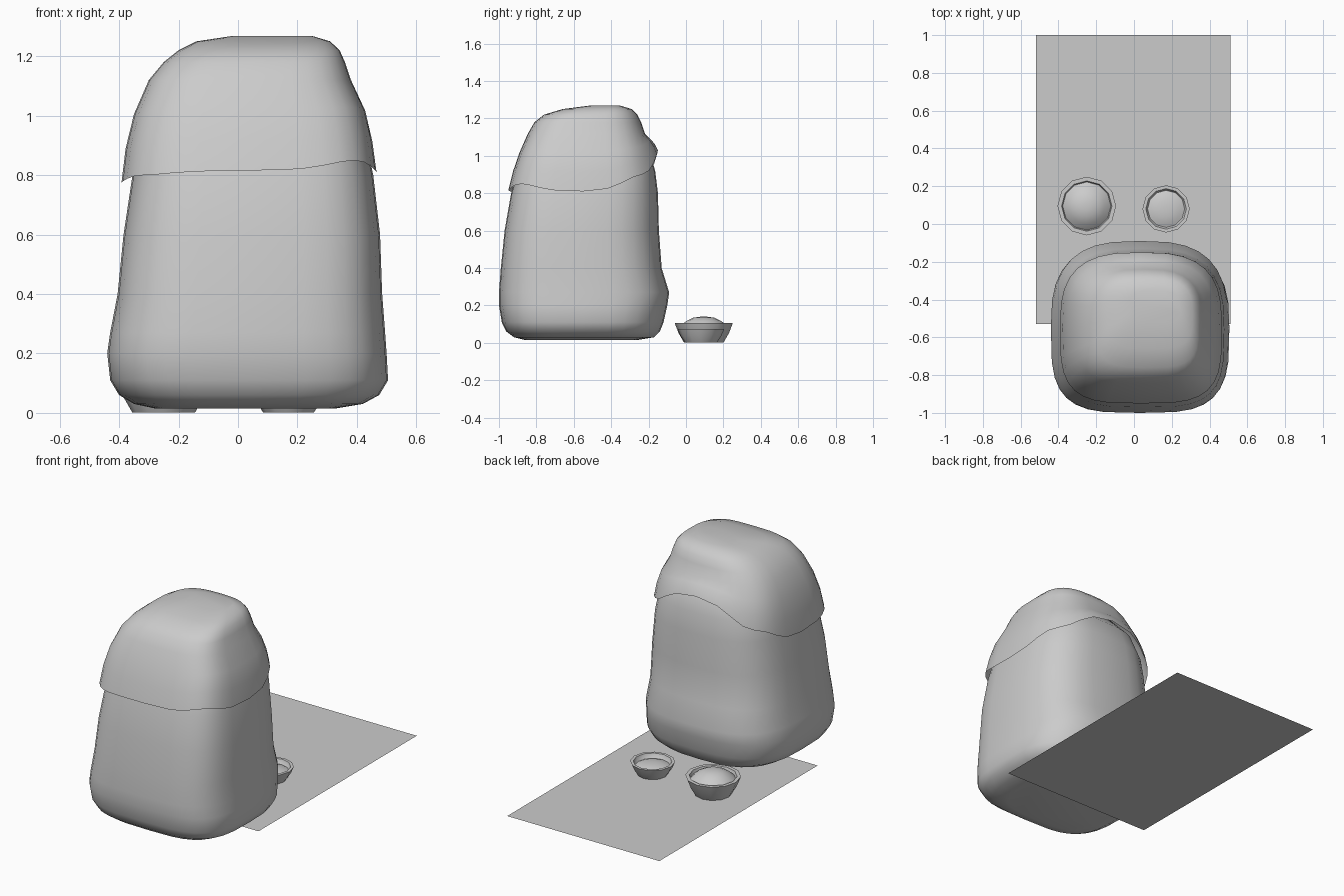
import bpy, bmesh, math

cube = bpy.data.objects.get("Cube")
if cube:
    bpy.data.objects.remove(cube, do_unlink=True)

grey = bpy.data.materials.new("plain grey")
grey.use_nodes = True
colour = (0.6, 0.6, 0.6, 1)
grey.diffuse_color = colour
grey.node_tree.nodes["Principled BSDF"].inputs["Base Color"].default_value = colour

SIDES = 32


def finish(name, bm, sharp=70):
    """Turn a bmesh into a smooth-shaded grey object."""
    bmesh.ops.recalc_face_normals(bm, faces=bm.faces)
    mesh = bpy.data.meshes.new(name)
    bm.to_mesh(mesh)
    bm.free()
    mesh.materials.append(grey)
    obj = bpy.data.objects.new(name, mesh)
    bpy.context.collection.objects.link(obj)
    bpy.ops.object.select_all(action="DESELECT")
    obj.select_set(True)
    bpy.context.view_layer.objects.active = obj
    bpy.ops.object.shade_smooth_by_angle(angle=math.radians(sharp))
    return obj


def loft(rings, cap_start, cap_end):
    """Skin a list of equally long point loops."""
    bm = bmesh.new()
    loops = [[bm.verts.new(p) for p in ring] for ring in rings]
    for a, b in zip(loops, loops[1:]):
        for i in range(len(a)):
            j = (i + 1) % len(a)
            bm.faces.new((a[i], a[j], b[j], b[i]))
    if cap_start:
        bm.faces.new(loops[0])
    if cap_end:
        bm.faces.new(loops[-1])
    return bm


def rounded_ring(z, x0, x1, y0, y1, height=None):
    """Soft square section; height(i, z) may bend it up and down."""
    points = []
    for i in range(SIDES):
        a = math.tau * i / SIDES
        c, s = math.cos(a), math.sin(a)
        power = 2 / (2.9 if s > 0 else 3.6)
        x = (x0 + x1) / 2 + (x1 - x0) / 2 * math.copysign(abs(c) ** power, c)
        y = (y0 + y1) / 2 + (y1 - y0) / 2 * math.copysign(abs(s) ** power, s)
        points.append((x, y, height(i, z) if height else z))
    return points


# Sack body: height, left, right, front, back of each section
body = [
    (0.015, -0.28, 0.33, -0.86, -0.26),
    (0.03, -0.35, 0.42, -0.92, -0.17),
    (0.06, -0.40, 0.475, -0.96, -0.14),
    (0.11, -0.43, 0.505, -0.985, -0.12),
    (0.20, -0.44, 0.50, -1.0, -0.10),
    (0.27, -0.43, 0.495, -1.0, -0.09),
    (0.40, -0.405, 0.485, -0.99, -0.13),
    (0.60, -0.385, 0.478, -0.97, -0.145),
    (0.80, -0.355, 0.455, -0.935, -0.15),
    (0.92, -0.335, 0.43, -0.90, -0.165),
    (1.04, -0.28, 0.38, -0.85, -0.20),
    (1.15, -0.20, 0.30, -0.75, -0.30),
]
finish("sack_body", loft([rounded_ring(*r) for r in body], True, True))

# Draped cover: hem height every eighth of a turn, starting at the right side
HEM = [0.81, 0.90, 1.03, 0.88, 0.775, 0.80, 0.815, 0.85]
BEND = 1.12


def drape(i, z):
    if z >= BEND:
        return z
    t = i * len(HEM) / SIDES
    k, f = int(t), t % 1
    f = f * f * (3 - 2 * f)
    hem = HEM[k] * (1 - f) + HEM[(k + 1) % len(HEM)] * f
    return BEND - (BEND - z) * (BEND - hem) / (BEND - 0.82)


cover = [
    (0.82, -0.392, 0.466, -0.95, -0.15),
    (0.92, -0.378, 0.452, -0.925, -0.165),
    (1.02, -0.35, 0.428, -0.89, -0.19),
    (1.12, -0.30, 0.38, -0.845, -0.22),
    (1.18, -0.25, 0.36, -0.81, -0.24),
    (1.22, -0.20, 0.342, -0.76, -0.26),
    (1.25, -0.14, 0.31, -0.66, -0.29),
    (1.268, -0.02, 0.25, -0.52, -0.35),
]
finish("sack_cover", loft([rounded_ring(*r, drape) for r in cover], False, True))


# Bowls with a heap of food
def turned(name, x, y, profile, sides=12):
    rings = [[(x + r * math.cos(math.tau * i / sides),
               y + r * math.sin(math.tau * i / sides), z) for i in range(sides)]
             for r, z in profile]
    finish(name, loft(rings, True, True), 40)


def bowl(name, x, y, radius, height, heap_base, heap_top):
    turned(name, x, y, [
        (radius * 0.68, 0.001), (radius * 0.87, height * 0.5), (radius, height),
        (radius * 0.86, height), (radius * 0.78, height * 0.6),
        (radius * 0.5, height * 0.3)])
    rise = heap_top - heap_base
    turned(name + "_filling", x, y, [
        (radius * 0.83, heap_base), (radius * 0.62, heap_base + rise * 0.55),
        (radius * 0.36, heap_base + rise * 0.9), (radius * 0.12, heap_top)])


bowl("large_bowl", -0.25, 0.095, 0.155, 0.105, 0.085, 0.14)
bowl("small_bowl", 0.17, 0.08, 0.125, 0.075, 0.045, 0.065)

# Flat mat
bm = bmesh.new()
bm.faces.new([bm.verts.new((x, y, 0)) for x, y in
              ((-0.52, -0.53), (0.51, -0.53), (0.51, 1.0), (-0.52, 1.0))])
finish("mat", bm)
